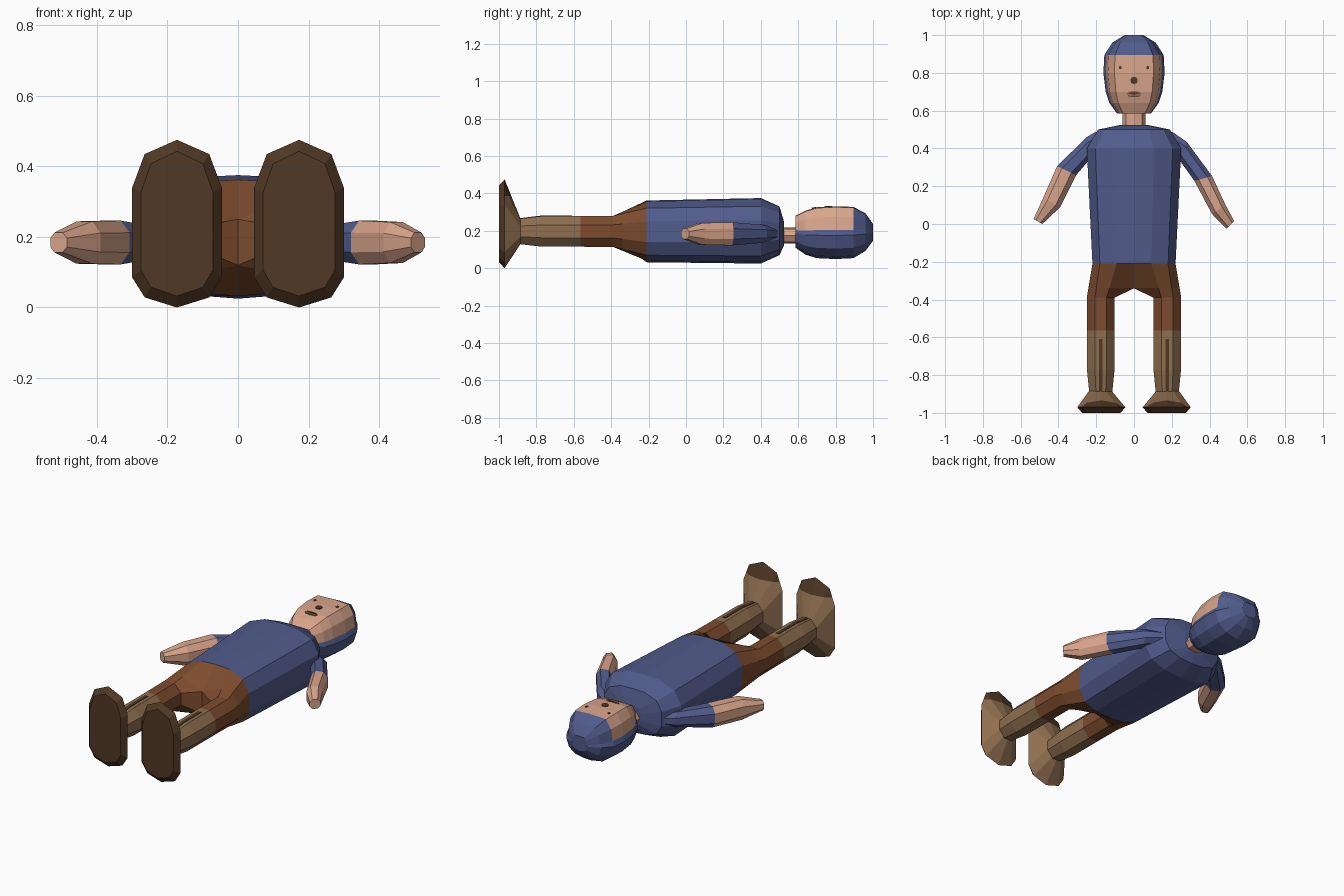
import bpy, bmesh, math
from mathutils import Vector

if "Cube" in bpy.data.objects:
    bpy.data.objects.remove(bpy.data.objects["Cube"])

COLOURS = {
    "blue cloth": (.082, .105, .26, 1),
    "skin": (.70, .38, .26, 1),
    "shorts brown": (.205, .072, .027, 1),
    "boot tan": (.275, .158, .08, 1),
    "sole brown": (.080, .040, .018, 1),
    "lip brown": (.30, .14, .085, 1),
}
MATS = []
for n, c in COLOURS.items():
    m = bpy.data.materials.new(n)
    m.diffuse_color = c
    m.use_nodes = True
    m.node_tree.nodes["Principled BSDF"].inputs["Base Color"].default_value = m.diffuse_color
    MATS.append(m)
BLUE, SKIN, SHORTS, TAN, SOLE, LIP = range(6)


def finish(name, bm):
    bmesh.ops.recalc_face_normals(bm, faces=bm.faces)
    me = bpy.data.meshes.new(name)
    bm.to_mesh(me)
    bm.free()
    for m in MATS:
        me.materials.append(m)
    ob = bpy.data.objects.new(name, me)
    bpy.context.collection.objects.link(ob)
    return ob


def loft(name, rings, cols, side=1, rule=None, cut=None):
    """Skin closed rings of points; cols gives one colour per segment."""
    bm = bmesh.new()
    vs = [[bm.verts.new((x * side, y, z)) for x, y, z in r] for r in rings]
    n = len(rings[0])
    for i in range(len(vs) - 1):
        for j in range(n):
            k = (j + 1) % n
            f = bm.faces.new((vs[i][j], vs[i][k], vs[i + 1][k], vs[i + 1][j]))
            f.material_index = cols[i]
    bm.faces.new(vs[0]).material_index = cols[0]
    bm.faces.new(vs[-1]).material_index = cols[-1]
    if cut:
        bmesh.ops.bisect_plane(bm, geom=bm.verts[:] + bm.edges[:] + bm.faces[:],
                               plane_co=cut[0], plane_no=cut[1])
    if rule:
        for f in bm.faces:
            c = rule(f.calc_center_median())
            if c is not None:
                f.material_index = c
    return finish(name, bm)


def ring(half, y, w, cz, h, cx=0):
    """Full symmetric ring from a half section (x >= 0, top to bottom)."""
    pts = half + [(-x, z) for x, z in half[-2:0:-1]]
    return [(cx + x * w, y, cz + z * h) for x, z in pts]


# torso
BODY = [(0, 1), (.42, .97), (.82, .75), (1, .32), (1, -.35), (.82, -.77), (.45, -.95), (0, -1)]
loft("shirt_torso", [ring(BODY, *s) for s in [
    (-.21, .22, .197, .165), (.40, .25, .20, .175),
    (.50, .19, .20, .13), (.525, .07, .185, .06)]], [BLUE] * 3)

# neck
OCT = [(0, 1), (.7, .8), (1, 0), (.7, -.8), (0, -1)]
loft("neck", [ring(OCT, y, .062, .175, .042) for y in (.50, .61)], [SKIN])

# head: cap of hair everywhere except the upward facing front
HEAD = [(0, 1), (.64, .97), (.85, .6), (.92, .1), (1, -.1), (.85, -.6), (.5, -.9), (0, -1)]
loft("head", [ring(HEAD, *s) for s in [
    (.585, .09, .195, .085), (.64, .13, .19, .118), (.70, .15, .19, .136),
    (.80, .162, .19, .141), (.895, .157, .191, .137),
    (.96, .115, .193, .10), (1.0, .05, .192, .045)]],
    [BLUE] * 6, rule=lambda c: SKIN if c.z > .203 and c.y < .89 else None)


# face details as thin plates
def disc(name, x, y, z, rx, ry, col):
    bm = bmesh.new()
    bmesh.ops.create_cone(bm, cap_ends=True, segments=8, radius1=1, radius2=1, depth=1)
    for v in bm.verts:
        v.co = (x + v.co.x * rx, y + v.co.y * ry, z + v.co.z * .006)
    for f in bm.faces:
        f.material_index = col
    finish(name, bm)


disc("nose", 0, .76, .330, .02, .02, SOLE)
disc("mouth", 0, .688, .323, .042, .017, LIP)
disc("mouth_line", 0, .692, .3255, .03, .006, SOLE)
for s in (1, -1):
    disc("eye", s * .073, .828, .327, .008, .009, SOLE)


# arms: each station is outer point, inner point and half thickness
def arm(name, stations, side):
    rings = []
    for (ox, oy), (ix, iy), h in stations:
        o, i = Vector((ox, oy)), Vector((ix, iy))
        c, d = (o + i) / 2, (o - i) / 2
        r = []
        for u, v in [(1, .45), (.5, 1), (-.5, 1), (-1, .45),
                     (-1, -.45), (-.5, -1), (.5, -1), (1, -.45)]:
            p = c + d * u
            r.append((p.x, p.y, .184 + h * v))
        rings.append(r)
    loft(name, rings, [BLUE, BLUE, SKIN, SKIN], side)


arm("right_arm", [((.20, .49), (.19, .36), .035), ((.28, .434), (.243, .335), .048),
                  ((.413, .254), (.32, .228), .062), ((.485, .10), (.413, .053), .058),
                  ((.53, .016), (.49, -.026), .028)], 1)
arm("left_arm", [((.20, .49), (.19, .36), .035), ((.25, .46), (.233, .344), .045),
                 ((.407, .307), (.307, .258), .062), ((.48, .14), (.39, .09), .06),
                 ((.532, .026), (.485, .0), .028)], -1)

# legs: half of the waist section flows into an octagonal leg
LEG = [(-1, .42), (-.42, 1), (.42, 1), (1, .42), (1, -.42), (.42, -1), (-.42, -1), (-1, -.42)]


def leg_ring(y, w, h, cx=.176):
    return [(cx + x * w, y, .197 + z * h) for x, z in LEG]


waist = [(x * .22, -.21, .197 + z * .165) for x, z in BODY]
thigh = leg_ring(-.39, .074, .083)
crotch = [tuple(Vector(a).lerp(Vector(b), .72)) for a, b in zip(waist, thigh)]
crotch[0], crotch[-1] = (0, -.34, .25), (0, -.34, .12)

# boots: long rounded sole flaring out from the ankle
FOOT = [(0, 1), (.72, .83), (1, .43), (1, -.64), (.72, -.88), (0, -1)]
ANKLE = [(0, 1), (.5, .9), (1, .4), (1, -.4), (.5, -.9), (0, -1)]

for s, n in ((1, "right"), (-1, "left")):
    loft(n + "_leg", [waist, crotch, thigh, leg_ring(-.565, .073, .082),
                      leg_ring(-.77, .073, .082), leg_ring(-.89, .061, .068)],
         [SHORTS, SHORTS, SHORTS, TAN, TAN], s)
    loft(n + "_boot", [ring(ANKLE, -.885, .061, .197, .068, .178),
                       ring(FOOT, -.97, .127, .2375, .2375, .173),
                       ring(FOOT, -1.0, .102, .2375, .205, .173)],
         [TAN, SOLE], s, cut=((0, 0, .385), (0, 0, 1)),
         rule=lambda c: SOLE if c.z > .385 else None)
    # dark lacing strip on the shin
    loft(n + "_lacing", [[(.166, y, z), (.166, y, z + .006), (.186, y, z + .006), (.186, y, z)]
                         for y, z in [(-.61, .276), (-.77, .276), (-.885, .262)]],
         [SOLE, SOLE], s)
